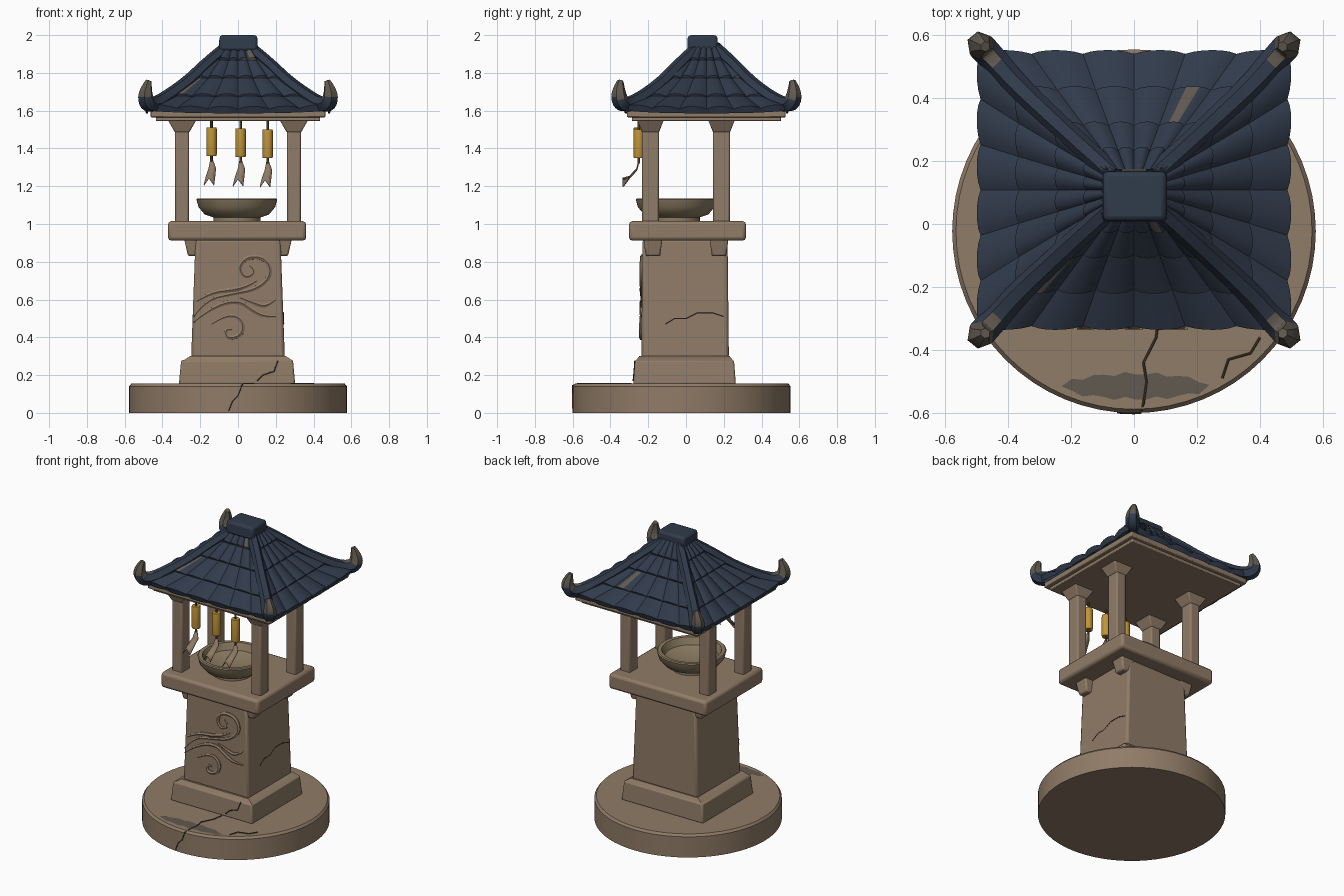
import bpy, bmesh, math
from mathutils import Vector

if "Cube" in bpy.data.objects:
    bpy.data.objects.remove(bpy.data.objects["Cube"], do_unlink=True)


def material(name, r, g, b):
    m = bpy.data.materials.new(name)
    m.use_nodes = True
    m.diffuse_color = (r, g, b, 1)
    bsdf = m.node_tree.nodes["Principled BSDF"]
    bsdf.inputs["Base Color"].default_value = (r, g, b, 1)
    bsdf.inputs["Roughness"].default_value = 0.9
    return m


STONE = material("warm stone", 0.28, 0.2, 0.135)
BOWL = material("bowl clay", 0.26, 0.2, 0.12)
ROOF = material("slate blue", 0.03, 0.043, 0.07)
WORN = material("worn grey", 0.12, 0.1, 0.08)
GOLD = material("gold", 0.53, 0.3, 0.04)
BRONZE = material("dark bronze", 0.12, 0.075, 0.03)
CRACK = material("crack brown", 0.07, 0.05, 0.033)


def add(name, mesh, mats, bevel=0):
    ob = bpy.data.objects.new(name, mesh)
    bpy.context.collection.objects.link(ob)
    for m in mats:
        mesh.materials.append(m)
    if bevel:
        mod = ob.modifiers.new("soft edges", "BEVEL")
        mod.width = bevel
        mod.segments = 2
    bpy.ops.object.select_all(action="DESELECT")
    ob.select_set(True)
    bpy.context.view_layer.objects.active = ob
    bpy.ops.object.shade_smooth_by_angle(angle=math.radians(35))
    return ob


def finish(name, bm, mats, bevel=0):
    bmesh.ops.recalc_face_normals(bm, faces=bm.faces)
    mesh = bpy.data.meshes.new(name)
    bm.to_mesh(mesh)
    bm.free()
    return add(name, mesh, mats, bevel)


def block(name, center, z0, z1, low, high=None, mat=STONE, bevel=0.01):
    """Tapered box from half sizes at its bottom and top."""
    bm = bmesh.new()
    bmesh.ops.create_cube(bm, size=2)
    for v in bm.verts:
        hx, hy = (high or low) if v.co.z > 0 else low
        v.co = (center[0] + v.co.x * hx, center[1] + v.co.y * hy, z1 if v.co.z > 0 else z0)
    return finish(name, bm, [mat], bevel)


def lathe(name, center, profile, mat, steps=48, bevel=0):
    """Solid of revolution from (radius, height) points."""
    bm = bmesh.new()
    vs = [bm.verts.new((center[0] + r, center[1], z)) for r, z in profile]
    edges = [bm.edges.new(p) for p in zip(vs, vs[1:])]
    bmesh.ops.spin(bm, geom=vs + edges, cent=(*center, 0), axis=(0, 0, 1),
                   angle=math.tau, steps=steps)
    bmesh.ops.remove_doubles(bm, verts=bm.verts, dist=0.0005)
    return finish(name, bm, [mat], bevel)


def tube(name, points, depth, mats, radii=None, smooth=True, rule=None):
    """Round bar along a path; rule picks faces for the second material."""
    cu = bpy.data.curves.new(name, "CURVE")
    cu.dimensions = "3D"
    cu.bevel_depth = depth
    cu.bevel_resolution = 1
    cu.resolution_u = 4
    cu.use_fill_caps = True
    sp = cu.splines.new("NURBS" if smooth else "POLY")
    sp.points.add(len(points) - 1)
    for i, p in enumerate(points):
        sp.points[i].co = (*p, 1)
        sp.points[i].radius = radii[i] if radii else 1
    if smooth:
        sp.use_endpoint_u = True
        sp.order_u = 3
    tmp = bpy.data.objects.new(name + " path", cu)
    bpy.context.collection.objects.link(tmp)
    bpy.context.view_layer.update()
    mesh = bpy.data.meshes.new_from_object(tmp.evaluated_get(bpy.context.evaluated_depsgraph_get()))
    bpy.data.objects.remove(tmp, do_unlink=True)
    mesh.materials.clear()
    ob = add(name, mesh, mats)
    for f in mesh.polygons:
        f.material_index = int(bool(rule and rule(f.center)))
    return ob


# Round base, plinth and tapered column
DISC = (0, -0.023)
R = 0.577
lathe("round_base", DISC, [(0, 0), (R, 0), (R, 0.14), (R - 0.012, 0.155), (0, 0.155)], STONE, 64)
block("plinth", (-0.005, -0.008), 0.15, 0.28, (0.308, 0.272), (0.296, 0.262))
block("plinth_slope", (0, -0.008), 0.275, 0.3, (0.292, 0.258), (0.255, 0.24), bevel=0)
block("column", (0, -0.005), 0.29, 0.92, (0.248, 0.232), (0.225, 0.225), bevel=0.015)
block("table_slab", (-0.005, 0.008), 0.912, 1.015, (0.366, 0.31), bevel=0.018)

# Brackets, posts and post capitals
for sx, side in ((-1, "right"), (1, "left")):
    for sy, end in ((-1, "front"), (1, "back")):
        tag = f"{end}_{side}"
        block("bracket_" + tag, (sx * 0.235, sy * 0.175), 0.83, 0.92, (0.03, 0.038), (0.05, 0.05))
        at = (sx * 0.296, sy * 0.188)
        block("post_" + tag, at, 1.0, 1.55, (0.037, 0.045))
        block("capital_" + tag, at, 1.485, 1.55, (0.038, 0.045), (0.075, 0.07), bevel=0.006)

# Offering bowl
lathe("bowl", (-0.006, -0.052), [(0, 1.01), (0.125, 1.01), (0.125, 1.035), (0.17, 1.05), (0.203, 1.09),
      (0.214, 1.13), (0.208, 1.136), (0.185, 1.135), (0.165, 1.09), (0.1, 1.068), (0, 1.062)], BOWL)

# Eave boards
CY = 0.108
block("ceiling_board", (0, CY), 1.545, 1.57, (0.435, 0.395), bevel=0.004)
block("eave_board", (0, CY), 1.565, 1.6, (0.462, 0.42), bevel=0.005)

# Roof: overlapping rows of rounded tiles on four sides
ROWS = [(0.487, 0.432, 1.6), (0.365, 0.317, 1.668), (0.24, 0.205, 1.765), (0.15, 0.125, 1.86), (0.085, 0.065, 1.945)]
COLS, SUB = 6, 6
SPOTS = [Vector((0.15, 0.4)), Vector((0.24, 0.29)), Vector((0.06, -0.02)), Vector((-0.27, -0.14))]
bm = bmesh.new()
for turn in range(4):
    def place(s, row, dz, out=0):
        hx, hy, z = row
        hx, hy = hx + out, hy + out
        x, y = [(s * hx, -hy), (hx, s * hy), (-s * hx, hy), (-hx, -s * hy)][turn]
        return bm.verts.new((x, y + CY, z + dz))
    for i in range(len(ROWS) - 1):
        strips = []
        for k in range(COLS * SUB + 1):
            s = 2 * k / (COLS * SUB) - 1
            hump = math.sin(math.pi * (k % SUB) / SUB) ** 0.7 if k % SUB else 0
            lift = 0.015 * abs(s) ** 3 if i == 0 else 0
            out = 0.012 * hump
            strips.append([place(s, ROWS[i], lift - 0.014, out - 0.012),
                           place(s, ROWS[i], lift + 0.008 + 0.014 * hump, out),
                           place(s, ROWS[i + 1], 0.004 + 0.01 * hump)])
        for a, b in zip(strips, strips[1:]):
            for j in range(2):
                f = bm.faces.new((a[j], b[j], b[j + 1], a[j + 1]))
                c = f.calc_center_median().to_2d()
                f.material_index = int(any((c - p).length < 0.03 for p in SPOTS))
bmesh.ops.remove_doubles(bm, verts=bm.verts, dist=0.0005)
finish("roof_tiles", bm, [ROOF, WORN])
block("roof_cap", (0.002, 0.088), 1.915, 2.0, (0.104, 0.082), (0.1, 0.078), ROOF, 0.016)

# Hip ridges with upturned worn tips
RIDGE = [(0.06, 0.045, 1.935), (0.16, 0.135, 1.855), (0.26, 0.227, 1.755), (0.37, 0.33, 1.675),
         (0.44, 0.41, 1.63), (0.485, 0.455, 1.64), (0.492, 0.467, 1.7), (0.472, 0.455, 1.758)]
for sx in (-1, 1):
    for sy in (-1, 1):
        tube(f"hip_ridge_{'back' if sy > 0 else 'front'}_{'left' if sx > 0 else 'right'}",
             [(sx * x, CY + sy * y, z) for x, y, z in RIDGE], 0.042, [ROOF, WORN],
             [0.8, 0.8, 0.85, 0.9, 1, 1.1, 0.95, 0.4],
             rule=lambda c: abs(c.x) > 0.44 and c.z > 1.665)

# Hanging chimes with fluttering forked ribbons
for n, x in enumerate((-0.14, 0.014, 0.157)):
    top = 1.51 - 0.005 * n
    lathe(f"chime_{n}", (x, -0.25), [(0, top - 0.15), (0.026, top - 0.15), (0.028, top - 0.14),
          (0.028, top - 0.01), (0.026, top), (0, top)], GOLD, 16)
    tube(f"chime_hook_{n}", [(x, -0.25, 1.56), (x, -0.25, top - 0.18)], 0.007, [BRONZE], smooth=False)
    bm = bmesh.new()
    prev = None
    for drop, y, hw, shift in ((0, -0.25, 0.006, 0), (0.05, -0.263, 0.02, 0.004),
                               (0.09, -0.3, 0.025, -0.005), (0.125, -0.335, 0.028, -0.014)):
        z = top - 0.165 - drop
        dip = 0.025 if drop > 0.1 else 0
        row = [bm.verts.new((x + shift + k * hw, y, z + (dip if k == 0 else -dip / 2))) for k in (-1, 0, 1)]
        if prev:
            for k in range(2):
                bm.faces.new((prev[k], prev[k + 1], row[k + 1], row[k]))
        prev = row
    ribbon = finish(f"ribbon_{n}", bm, [STONE])
    ribbon.modifiers.new("cloth", "SOLIDIFY").thickness = 0.005


# Carved wind swirls on the column front
def front_y(z):
    return -0.237 + (z - 0.3) * 0.012


SWIRLS = {
    "large_swirl": [(-0.235, 0.51), (-0.17, 0.6), (-0.03, 0.63), (0.1, 0.655), (0.18, 0.73), (0.15, 0.82),
                    (0.05, 0.83), (0.0, 0.77), (0.04, 0.71), (0.1, 0.75), (0.06, 0.78)],
    "upper_wisp": [(-0.22, 0.59), (-0.14, 0.64), (-0.03, 0.65), (0.05, 0.67), (0.1, 0.7)],
    "lower_wave": [(-0.235, 0.48), (-0.14, 0.56), (0.0, 0.6), (0.08, 0.54), (0.14, 0.51), (0.2, 0.51)],
    "edge_wave": [(0.01, 0.61), (0.09, 0.58), (0.15, 0.56), (0.2, 0.6)],
    "small_swirl": [(-0.14, 0.47), (-0.05, 0.53), (0.03, 0.49), (0.02, 0.41), (-0.06, 0.39), (-0.07, 0.45), (-0.03, 0.44)]}
for name, pts in SWIRLS.items():
    last = len(pts) - 1
    tube(name, [(x, front_y(z), z) for x, z in pts], 0.014, [STONE],
         [0.3 + 0.7 * math.sin(math.pi * i / last) for i in range(last + 1)])

# Worn patch on the base top
bm = bmesh.new()
N = 14
rows = []
for i in range(N + 1):
    x = -0.23 + 0.47 * i / N
    edge = 0.04 * math.sin(math.pi * i / N) ** 0.5
    wob = 0.006 * math.sin(i * 2.3)
    rows.append([bm.verts.new((x, -0.515 + d * edge + wob, 0.157)) for d in (-1, 1)])
for a, b in zip(rows, rows[1:]):
    bm.faces.new((a[0], b[0], b[1], a[1]))
finish("worn_patch", bm, [WORN])

# Cracks
def rim(x, z):
    return (x, DISC[1] - math.sqrt(R * R - x * x), z)


CRACKS = {
    "base_crack": [rim(-0.05, 0.01), rim(-0.03, 0.06), rim(0.0, 0.09), rim(0.02, 0.145), (0.03, -0.57, 0.156),
                   (0.04, -0.5, 0.156), (0.03, -0.44, 0.156), (0.07, -0.36, 0.156), (0.08, -0.29, 0.156)],
    "base_side_crack": [(0.28, -0.49, 0.156), (0.3, -0.43, 0.156), (0.37, -0.41, 0.156), (0.4, -0.36, 0.156)],
    "plinth_crack": [(0.1, -0.279, 0.17), (0.13, -0.276, 0.2), (0.19, -0.274, 0.22), (0.21, -0.27, 0.275)],
    "column_crack": [(0.241, -0.11, 0.47), (0.24, -0.06, 0.5), (0.239, 0.0, 0.5), (0.239, 0.06, 0.53),
                     (0.239, 0.14, 0.53), (0.24, 0.2, 0.51)]}
for name, pts in CRACKS.items():
    tube(name, pts, 0.004, [CRACK], smooth=False)
